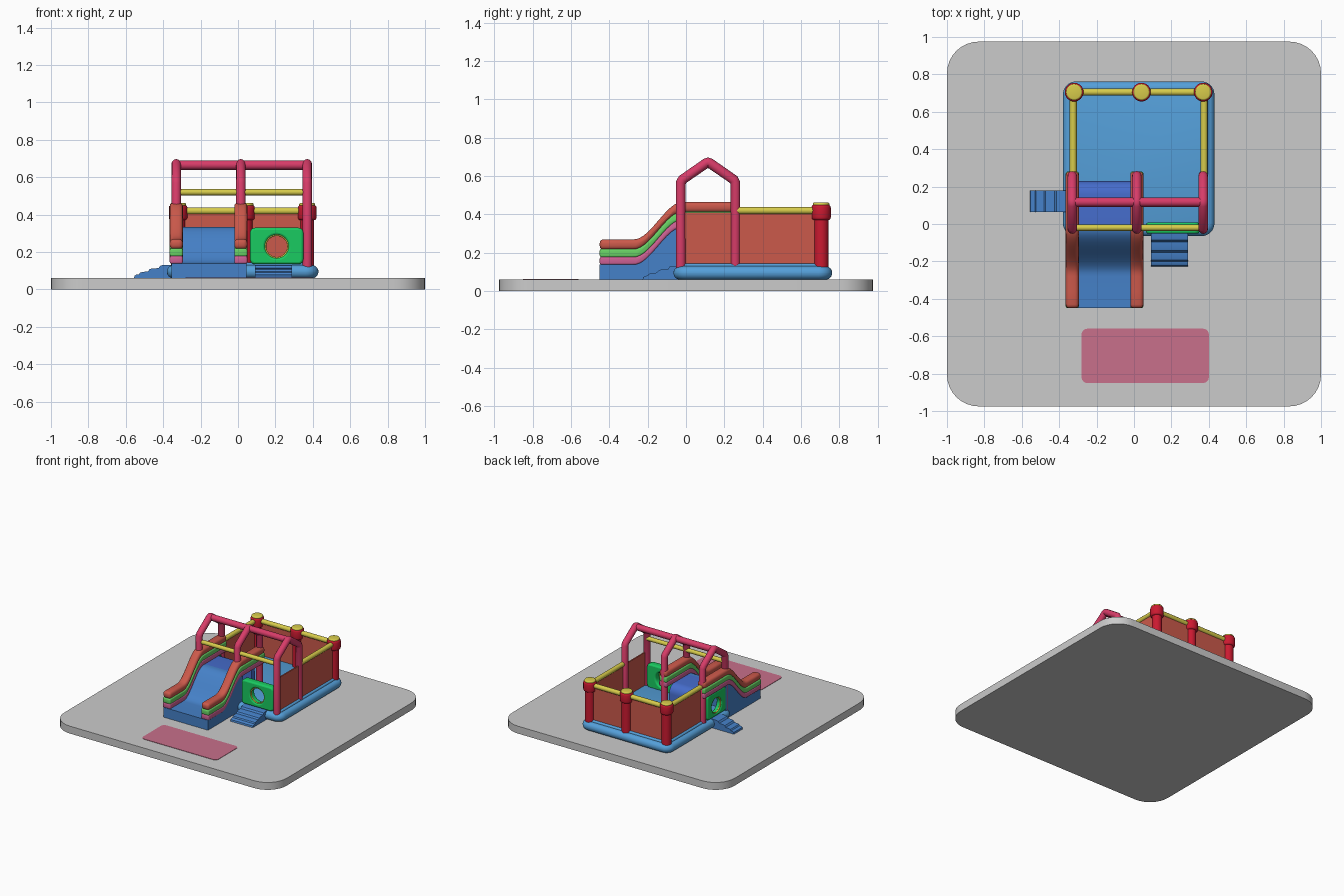
import bpy, bmesh
from math import sin, cos, pi, radians
from mathutils import Vector, Matrix

if "Cube" in bpy.data.objects:
    bpy.data.objects.remove(bpy.data.objects["Cube"])

COL = dict(blue=(.09, .35, .70), slide=(.06, .22, .58), deep=(.06, .15, .60), orange=(.60, .10, .07),
           frame=(.68, .045, .14), red=(.60, .01, .03), yellow=(.68, .60, .07), green=(.01, .60, .12),
           lime=(.14, .64, .13), pink=(.62, .12, .30), mat=(.58, .16, .26))
MATS = {}
for key, c in COL.items():
    MATS[key] = bpy.data.materials.new(key)
    MATS[key].diffuse_color = (*c, 1)


def add(name, data, color):
    ob = bpy.data.objects.new(name, data)
    bpy.context.collection.objects.link(ob)
    if color:
        data.materials.append(MATS[color])
    return ob


def prism(name, pts, a, b, place, color, bevel=0, segs=3):
    """Extrude a 2D outline from a to b; place(u, v, t) gives the 3D point."""
    bm = bmesh.new()
    lo = [bm.verts.new(place(u, v, a)) for u, v in pts]
    hi = [bm.verts.new(place(u, v, b)) for u, v in pts]
    bm.faces.new(lo)
    bm.faces.new(hi)
    n = len(pts)
    for i in range(n):
        j = (i + 1) % n
        bm.faces.new((lo[i], lo[j], hi[j], hi[i]))
    bmesh.ops.recalc_face_normals(bm, faces=bm.faces)
    if bevel:
        sharp = [e for e in bm.edges if e.calc_face_angle(0) > 1.0]
        bmesh.ops.bevel(bm, geom=sharp, offset=bevel, segments=segs, profile=.5,
                        affect='EDGES', clamp_overlap=True)
    me = bpy.data.meshes.new(name)
    bm.to_mesh(me)
    bm.free()
    return add(name, me, color)


def along_x(u, v, t): return (t, u, v)
def along_y(u, v, t): return (u, t, v)
def along_z(u, v, t): return (u, v, t)


def round_rect(x0, x1, y0, y1, r, n=8):
    pts = []
    for k, (cx, cy) in enumerate([(x1 - r, y1 - r), (x0 + r, y1 - r), (x0 + r, y0 + r), (x1 - r, y0 + r)]):
        for i in range(n + 1):
            a = (k + i / n) * pi / 2
            p = (cx + r * cos(a), cy + r * sin(a))
            if not pts or (Vector(p) - Vector(pts[-1])).length > 1e-5:
                pts.append(p)
    if (Vector(pts[0]) - Vector(pts[-1])).length < 1e-5:
        pts.pop()
    return pts


def slab(name, x0, x1, y0, y1, z0, z1, r, color, bevel=0, segs=3):
    return prism(name, round_rect(x0, x1, y0, y1, r), z0, z1, along_z, color, bevel, segs)


def disc(name, x, y, r, z0, z1, color, bevel=0):
    return slab(name, x - r, x + r, y - r, y + r, z0, z1, r, color, bevel)


def spline(cu, pts, cyclic):
    s = cu.splines.new('POLY')
    s.points.add(len(pts) - 1)
    for p, co in zip(s.points, pts):
        p.co = (*co, 0, 1) if len(co) == 2 else (*co, 1)
    s.use_cyclic_u = cyclic


def tube(name, pts, r, color, cyclic=False):
    cu = bpy.data.curves.new(name, 'CURVE')
    cu.dimensions = '3D'
    cu.bevel_depth, cu.bevel_resolution, cu.use_fill_caps = r, 4, True
    spline(cu, pts, cyclic)
    return add(name, cu, color)


def hole_panel(name, w, h, hole_r, hole_z, thick, matrix):
    """Puffy panel with a round crawl hole and a ring around it."""
    b = .012
    cu = bpy.data.curves.new(name, 'CURVE')
    cu.dimensions, cu.fill_mode = '2D', 'BOTH'
    cu.extrude, cu.bevel_depth, cu.bevel_resolution = thick / 2 - b, b, 2
    spline(cu, round_rect(-w / 2 + b, w / 2 - b, b, h - b, .015, 4), True)
    ring = [(cos(i * pi / 16), sin(i * pi / 16)) for i in range(32)]
    spline(cu, [((hole_r + b) * c, hole_z + (hole_r + b) * s) for c, s in ring], True)
    add(name, cu, 'green').matrix_world = matrix
    rim = tube(name + "_ring", [(hole_r * c, hole_z + hole_r * s, thick / 2 - .012) for c, s in ring],
               .006, 'yellow', True)
    rim.matrix_world = matrix


# ground pad and landing mat
slab("ground_pad", -1, 1, -.975, .975, 0, .06, .17, None)
slab("landing_mat", -.28, .40, -.85, -.56, .058, .063, .03, 'mat')

# inflated base and bounce floor
slab("base_cushion", -.38, .43, -.065, .762, .06, .13, .07, 'blue', .034, 6)
slab("bounce_floor", -.345, .395, -.02, .725, .10, .143, .03, 'blue', .012)


# slide: S-shaped running surface
def base(y):
    t = min(1, max(0, (y + .27) / .25))
    return .14 + .195 * t * t * (3 - 2 * t)


ys = [-.45, -.36] + [-.28 + .02 * i for i in range(15)]
run = [(y, base(y)) for y in ys]
prism("slide_body", [(-.45, .06)] + run + [(0, .06)], -.355, .045, along_x, 'slide')

# platform behind the slide, curving down to the floor
arc = [(.16 + .07 * sin(radians(a)), .265 + .07 * cos(radians(a))) for a in range(0, 91, 15)]
prism("slide_platform", [(-.01, .335)] + arc + [(.23, .13), (.19, .13), (.19, .295), (-.01, .295)],
      -.31, -.01, along_x, 'deep')

# striped side walls of the slide
for side, x in (("left", -.33), ("right", .015)):
    path = ys + [.28]
    for band, col, lo, hi, bev in (("low", 'pink', -.003, .04, .01), ("mid", 'lime', .036, .08, .01),
                                   ("top", 'orange', .076, .13, .02)):
        pts = [(y, base(y) + lo) for y in path] + [(y, base(y) + hi) for y in reversed(path)]
        prism(f"slide_wall_{side}_{band}", pts, x - .035, x + .035, along_x, col, bev)

# gabled arch frames, ridge bar and front bar
for i, x in enumerate((-.33, .015, .37)):
    tube(f"arch_{i}", [(x, -.027, .12), (x, -.027, .565), (x, -.018, .582), (x, .105, .667), (x, .115, .671),
                       (x, .125, .667), (x, .248, .582), (x, .257, .565), (x, .257, .12)], .026, 'frame')
tube("ridge_bar", [(-.33, .117, .665), (.37, .117, .665)], .025, 'frame')
tube("front_bar", [(-.33, -.02, .52), (.37, -.02, .52)], .017, 'yellow')

# rear posts with caps
for i, x in enumerate((-.32, .04, .37)):
    disc(f"rear_post_{i}", x, .705, .037, .11, .40, 'red')
    disc(f"post_cap_{i}", x, .705, .05, .37, .452, 'red', .015)
    disc(f"cap_top_{i}", x, .705, .043, .44, .462, 'yellow', .008)

# yellow rails and wall panels
tube("rear_rail", [(-.32, .705, .42), (.37, .705, .42)], .019, 'yellow')
prism("rear_panel", [(-.32, .13), (.37, .13), (.37, .41), (-.32, .41)], .70, .71, along_y, 'orange')
for side, x, y0 in (("left", -.325, .26), ("right", .375, -.02)):
    tube(f"{side}_rail", [(x, .26, .42), (x, .705, .42)], .019, 'yellow')
    prism(f"{side}_panel", [(y0, .13), (.705, .13), (.705, .41), (y0, .41)], x - .005, x + .005,
          along_x, 'orange')

# crawl-through entrance panels
up = Matrix.Rotation(pi / 2, 4, 'X')
hole_panel("front_entrance", .285, .195, .062, .095, .06, Matrix.Translation((.207, -.022, .135)) @ up)
hole_panel("left_entrance", .24, .20, .062, .085, .05,
           Matrix.Translation((-.335, .117, .135)) @ Matrix.Rotation(-pi / 2, 4, 'Z') @ up)

# soft entry steps
step = [(-.04, .06), (-.04, .132), (.03, .131), (.045, .127), (.055, .114), (.09, .112), (.103, .108),
        (.112, .096), (.14, .094), (.153, .09), (.16, .081), (.174, .079), (.183, .073), (.186, .06)]
prism("front_steps", [(-.04 - d, z) for d, z in step], .09, .29, along_x, 'slide')
prism("left_steps", [(-.37 - d, z) for d, z in step], .065, .178, along_y, 'slide')

# curves to meshes, then smooth shading
bpy.ops.object.select_all(action='SELECT')
bpy.context.view_layer.objects.active = bpy.data.objects["arch_0"]
bpy.ops.object.convert(target='MESH')
bpy.ops.object.select_all(action='SELECT')
bpy.ops.object.shade_smooth_by_angle(angle=radians(35))

for m in bpy.data.materials:
    if m.users and not m.is_grease_pencil:
        m.use_nodes = True
        m.node_tree.nodes["Principled BSDF"].inputs["Base Color"].default_value = m.diffuse_color
